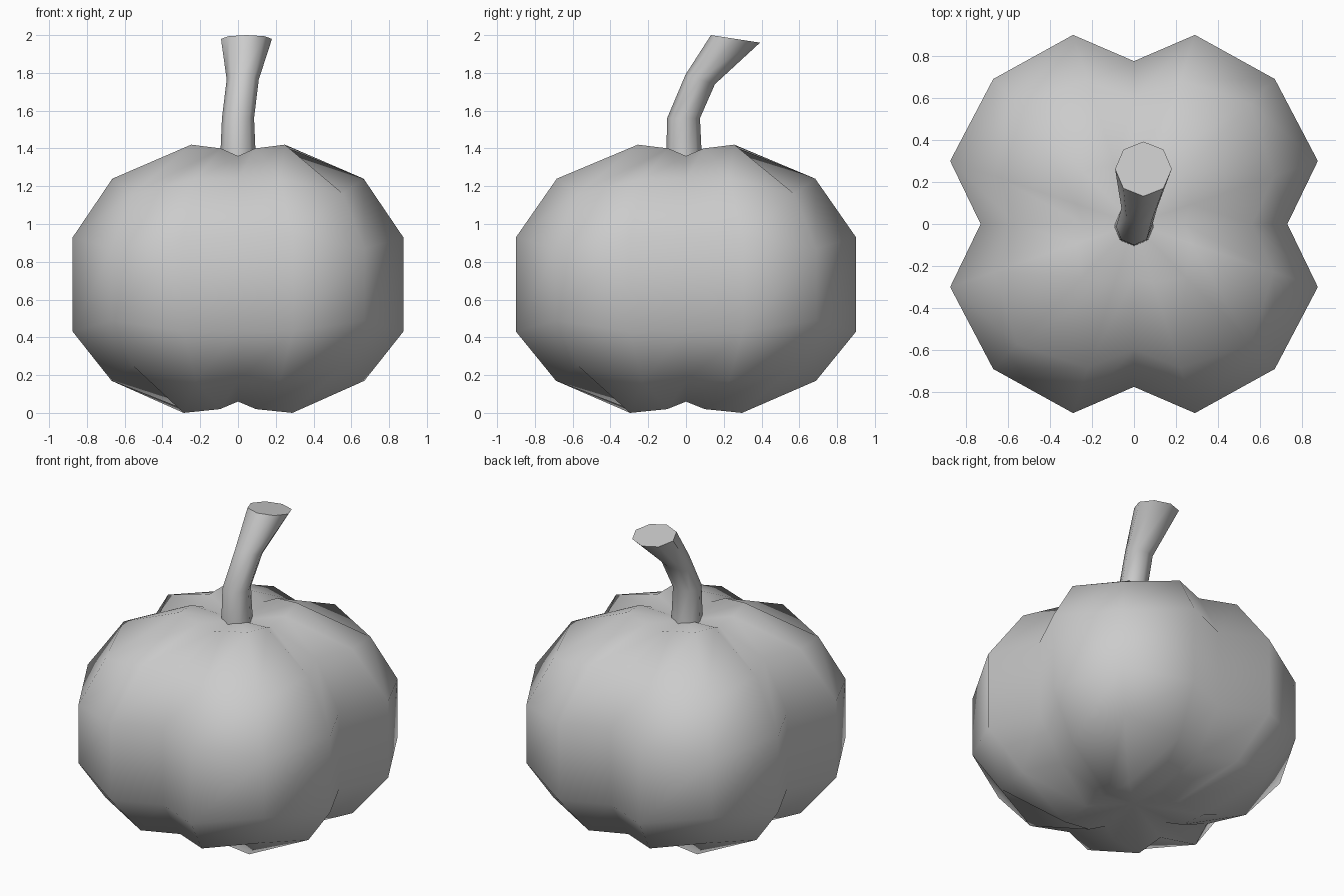
import bpy, bmesh, math

if "Cube" in bpy.data.objects:
    bpy.data.objects.remove(bpy.data.objects["Cube"])


def mesh_object(name, rings, bottom=None, top=None, sharp=None):
    """Skin closed rings of points; each end is a pole point or a flat cap."""
    bm = bmesh.new()
    loops = [[bm.verts.new(p) for p in ring] for ring in rings]
    n = len(loops[0])
    for lo, hi in zip(loops, loops[1:]):
        for i in range(n):
            j = (i + 1) % n
            bm.faces.new((lo[i], lo[j], hi[j], hi[i]))
    for loop, pole in ((loops[0], bottom), (loops[-1], top)):
        if pole:
            c = bm.verts.new(pole)
            for i in range(n):
                bm.faces.new((loop[i], loop[(i + 1) % n], c))
        else:
            bm.faces.new(loop)
    bmesh.ops.recalc_face_normals(bm, faces=bm.faces)
    me = bpy.data.meshes.new(name)
    bm.to_mesh(me)
    bm.free()
    ob = bpy.data.objects.new(name, me)
    bpy.context.collection.objects.link(ob)
    bpy.context.view_layer.objects.active = ob
    ob.select_set(True)
    bpy.ops.object.shade_smooth_by_angle(angle=math.radians(sharp))
    ob.select_set(False)
    return ob


# Pumpkin body: four lobes, each with a crease, shoulder, ridge, shoulder.
# Per column type: (scale, height) from bottom to top.
crease = [(.33, .06), (.77, .17), (1, .43), (1, .93), (.77, 1.24), (.33, 1.36)]
shoulder = [(.33, .02), (.765, .17), (1, .43), (1, .93), (.76, 1.24), (.31, 1.40)]
ridge = [(.43, 0), (.83, .25), (1, .49), (1, .87), (.83, 1.16), (.37, 1.42)]

# One quarter of the widest outline, then mirrored round all four quadrants
quarter = [(.73, 0, crease), (.875, .30, shoulder), (.67, .69, ridge),
           (.29, .90, shoulder), (0, .775, crease)]
left = [(-x, y, c) for x, y, c in reversed(quarter[:-1])]
half = quarter + left
outline = half + [(x, -y, c) for x, y, c in reversed(half[1:-1])]

body_rings = [[(x * c[r][0], y * c[r][0], c[r][1]) for x, y, c in outline]
              for r in range(6)]
mesh_object("pumpkin_body", body_rings, (0, 0, .10), (0, 0, 1.34), sharp=75)

# Stem: eight-sided, bending backwards and flaring at the cut end
# (centre x, y, z, radius x, radius y, z drop from centre to back)
path = [(0, -.01, 1.33, .095, .095, 0),
        (0, -.013, 1.56, .085, .087, 0),
        (.025, .075, 1.765, .085, .078, .025),
        (.045, .262, 1.98, .135, .13, .02)]
stem_rings = []
for cx, cy, cz, rx, ry, drop in path:
    ring = []
    for i in range(8):
        a = i * math.pi / 4
        ring.append((cx + rx * math.cos(a), cy + ry * math.sin(a),
                     cz - drop * math.sin(a)))
    stem_rings.append(ring)
mesh_object("stem", stem_rings, sharp=50)
